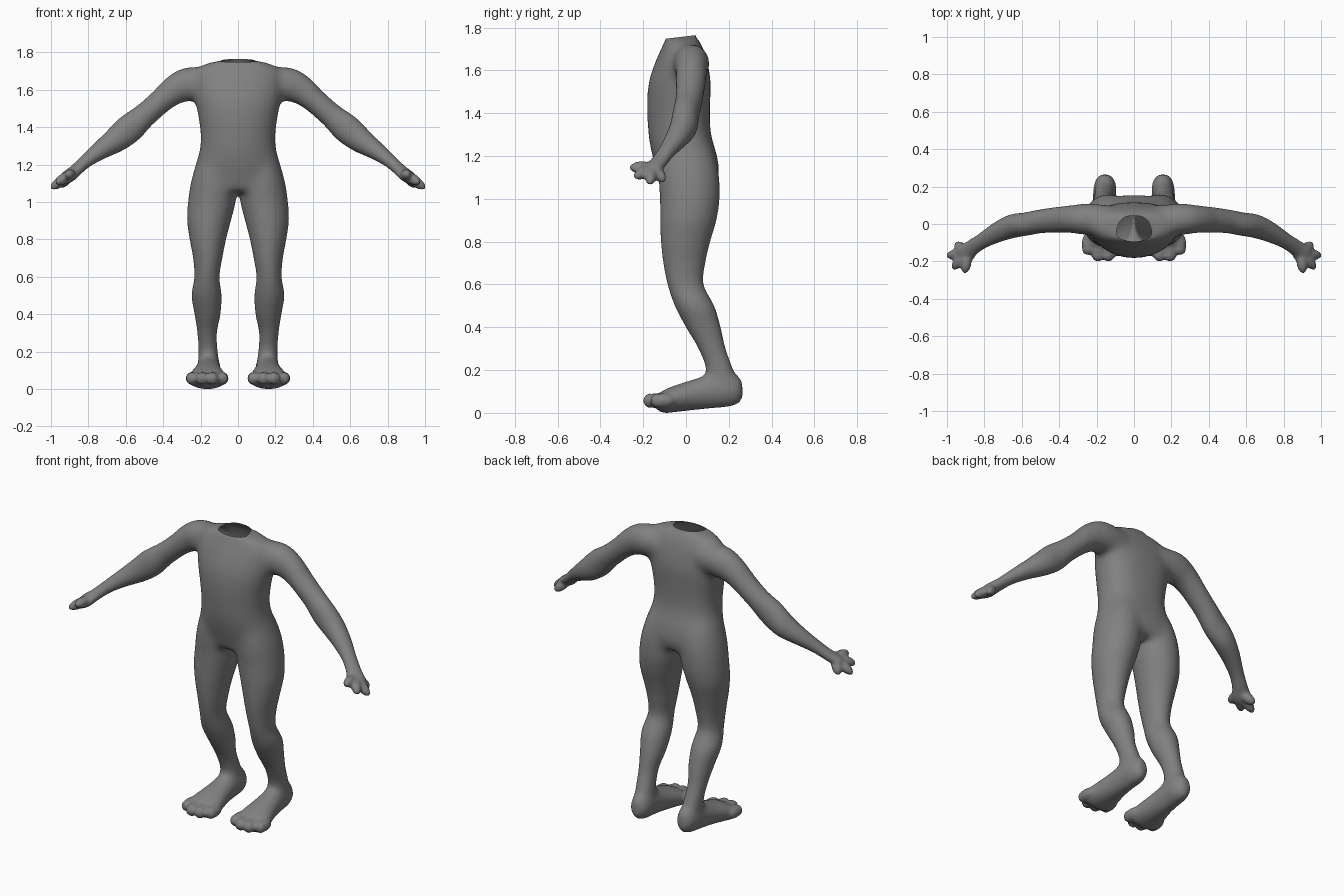
import bpy, bmesh, math
from mathutils import Vector, Matrix

if "Cube" in bpy.data.objects:
    bpy.data.objects.remove(bpy.data.objects["Cube"])

bm = bmesh.new()
SIDES = 32


def refine(rows, n=4):
    """Catmull-Rom interpolation of section tables."""
    out = []
    for i in range(len(rows) - 1):
        p0, p1 = rows[max(i - 1, 0)], rows[i]
        p2, p3 = rows[i + 1], rows[min(i + 2, len(rows) - 1)]
        for k in range(n):
            t = k / n
            out.append([0.5 * (2 * b + (c - a) * t + (2 * a - 5 * b + 4 * c - d) * t * t
                               + (3 * b - a - 3 * c + d) * t ** 3)
                        for a, b, c, d in zip(p0, p1, p2, p3)])
    out.append(list(rows[-1]))
    return out


def power(x, e):
    return math.copysign(abs(x) ** e, x)


def loft(sections, back=1.0):
    """Closed skin through oval sections (centre, u, v); back < 1 squares the +v half."""
    rings = []
    for c, u, v in sections:
        ring = []
        for i in range(SIDES):
            a = 2 * math.pi * i / SIDES
            e = back if math.sin(a) > 1e-6 else 1
            ring.append(bm.verts.new(c + u * power(math.cos(a), e) + v * power(math.sin(a), e)))
        rings.append(ring)
    faces = [bm.faces.new(rings[0]), bm.faces.new(rings[-1])]
    for a, b in zip(rings, rings[1:]):
        for i in range(SIDES):
            j = (i + 1) % SIDES
            faces.append(bm.faces.new((a[i], a[j], b[j], b[i])))
    bmesh.ops.recalc_face_normals(bm, faces=faces)


def upright(rows, s=1, back=1.0):
    """Rows: z, centre x, half width, front y, back y."""
    loft([(Vector((s * x, (f + b) / 2, z)), Vector((h, 0, 0)), Vector((0, (b - f) / 2, 0)))
          for z, x, h, f, b in refine(rows)], back)


def lengthwise(rows, s):
    """Rows: y, centre x, half width, bottom z, top z."""
    loft([(Vector((s * x, y, (lo + hi) / 2)), Vector((h, 0, 0)), Vector((0, 0, (hi - lo) / 2)))
          for y, x, h, lo, hi in refine(rows)])


def limb(rows, s):
    """Rows: centre x, y, z, horizontal radius, vertical radius."""
    rows = refine(rows)
    pts = [Vector((s * r[0], r[1], r[2])) for r in rows]
    out = []
    for i, r in enumerate(rows):
        t = (pts[min(i + 1, len(pts) - 1)] - pts[max(i - 1, 0)]).normalized()
        u = t.cross(Vector((0, 0, 1))).normalized()
        out.append((pts[i], u * r[3], t.cross(u) * r[4]))
    loft(out)


def digit(a, b, r, s):
    """Ellipsoid stretched from a to b."""
    a, b = Vector((s * a[0], a[1], a[2])), Vector((s * b[0], b[1], b[2]))
    d = b - a
    m = (Matrix.Translation((a + b) / 2) @ d.to_track_quat('Z', 'Y').to_matrix().to_4x4()
         @ Matrix.Diagonal((r, r, d.length / 2, 1)))
    bmesh.ops.create_uvsphere(bm, u_segments=20, v_segments=14, radius=1, matrix=m)


# Torso with neck stub
upright([(1.80, 0, .07, -.08, .035), (1.76, 0, .08, -.087, .045), (1.742, 0, .17, -.098, .058),
         (1.71, 0, .225, -.112, .078), (1.65, 0, .24, -.14, .098), (1.55, 0, .232, -.174, .116),
         (1.45, 0, .212, -.183, .113), (1.35, 0, .20, -.18, .112), (1.28, 0, .205, -.174, .122),
         (1.20, 0, .228, -.158, .146), (1.12, 0, .246, -.134, .155), (1.055, 0, .235, -.115, .135)],
        back=.78)

leg = [(1.30, .11, .075, -.10, .09), (1.20, .122, .105, -.125, .135), (1.10, .13, .125, -.130, .158),
       (1.0, .14, .129, -.124, .160),
       (.90, .155, .117, -.121, .142), (.80, .161, .097, -.117, .113), (.70, .162, .078, -.106, .09),
       (.60, .166, .067, -.086, .082), (.50, .168, .080, -.052, .132), (.40, .163, .069, .0, .162),
       (.30, .165, .052, .058, .185), (.20, .16, .053, .092, .224), (.14, .158, .055, .07, .24),
       (.08, .158, .05, .06, .23)]
foot = [(.264, .155, .02, .075, .15), (.245, .155, .044, .046, .178), (.20, .155, .06, .03, .195),
        (.12, .158, .064, .022, .185), (.04, .16, .074, .014, .160), (-.05, .163, .094, .004, .13),
        (-.10, .164, .105, .0, .108), (-.128, .164, .097, .01, .09), (-.14, .164, .08, .025, .075)]
arm = [(.13, .028, 1.63, .075, .075), (.255, .026, 1.632, .086, .094), (.33, .026, 1.603, .077, .082),
       (.41, .022, 1.54, .069, .066), (.50, .014, 1.463, .063, .065), (.575, .0, 1.397, .062, .077),
       (.65, -.012, 1.335, .063, .069), (.73, -.045, 1.280, .054, .051), (.81, -.09, 1.221, .042, .036),
       (.87, -.13, 1.168, .044, .031), (.91, -.165, 1.134, .056, .031), (.935, -.18, 1.114, .042, .024)]
fingers = [(.955, -.102, 1.082), (1.002, -.170, 1.072), (.972, -.240, 1.100), (.906, -.264, 1.145)]
toes = [(.085, -.172), (.137, -.2), (.192, -.2), (.245, -.166)]

# Legs, feet, arms and hands on both sides
for s in (1, -1):
    upright(leg, s)
    lengthwise(foot, s)
    limb(arm, s)
    for tip in fingers:
        digit((.89, -.155, 1.15), tip, .029, s)
    for x, y in toes:
        digit((x, y + .12, .06), (x, y, .055), .035, s)
        digit((x, y + .062, .057), (x, y, .057), .034, s)

mesh = bpy.data.meshes.new("body")
bm.to_mesh(mesh)
bm.free()
body = bpy.data.objects.new("body", mesh)
bpy.context.collection.objects.link(body)
bpy.context.view_layer.objects.active = body
body.select_set(True)


def apply(name):
    bpy.ops.object.modifier_apply(modifier=name)


# Fuse the parts into one skin
fuse = body.modifiers.new("fuse", 'REMESH')
fuse.mode = 'VOXEL'
fuse.voxel_size = .009
apply("fuse")

# Blend shoulders, hips and ankles strongly, the rest lightly
blend = body.vertex_groups.new(name="blend")


def ramp(x, a, b):
    return min(max((x - a) / (b - a), 0), 1)


for v in body.data.vertices:
    x, z = abs(v.co.x), v.co.z
    trunk = ramp(z, .9, 1.02) * ramp(x, .42, .32) * max(ramp(z, 1.75, 1.70), ramp(x, .1, .17))
    ankle = ramp(z, .1, .15) * ramp(z, .3, .2) * .5
    blend.add([v.index], max(trunk, ankle), 'REPLACE')
for name, count, group in (("blend", 90, "blend"), ("soften", 5, "")):
    m = body.modifiers.new(name, 'SMOOTH')
    m.factor = .5
    m.iterations = count
    m.vertex_group = group
    apply(name)

# Open neck hole, slightly higher at the back
bm = bmesh.new()
bm.from_mesh(body.data)
bmesh.ops.bisect_plane(bm, geom=bm.verts[:] + bm.edges[:] + bm.faces[:],
                       plane_co=(0, -.02, 1.757), plane_no=(0, -.12, 1), clear_outer=True)
low = min(v.co.z for v in bm.verts)
bmesh.ops.translate(bm, verts=bm.verts[:], vec=(0, 0, -low))
bm.to_mesh(body.data)
bm.free()
bpy.ops.object.shade_smooth()

# Dark grey skin
skin = bpy.data.materials.new("dark_grey")
skin.diffuse_color = (.22, .22, .22, 1)
skin.use_nodes = True
skin.node_tree.nodes["Principled BSDF"].inputs["Base Color"].default_value = skin.diffuse_color
body.data.materials.clear()
body.data.materials.append(skin)
